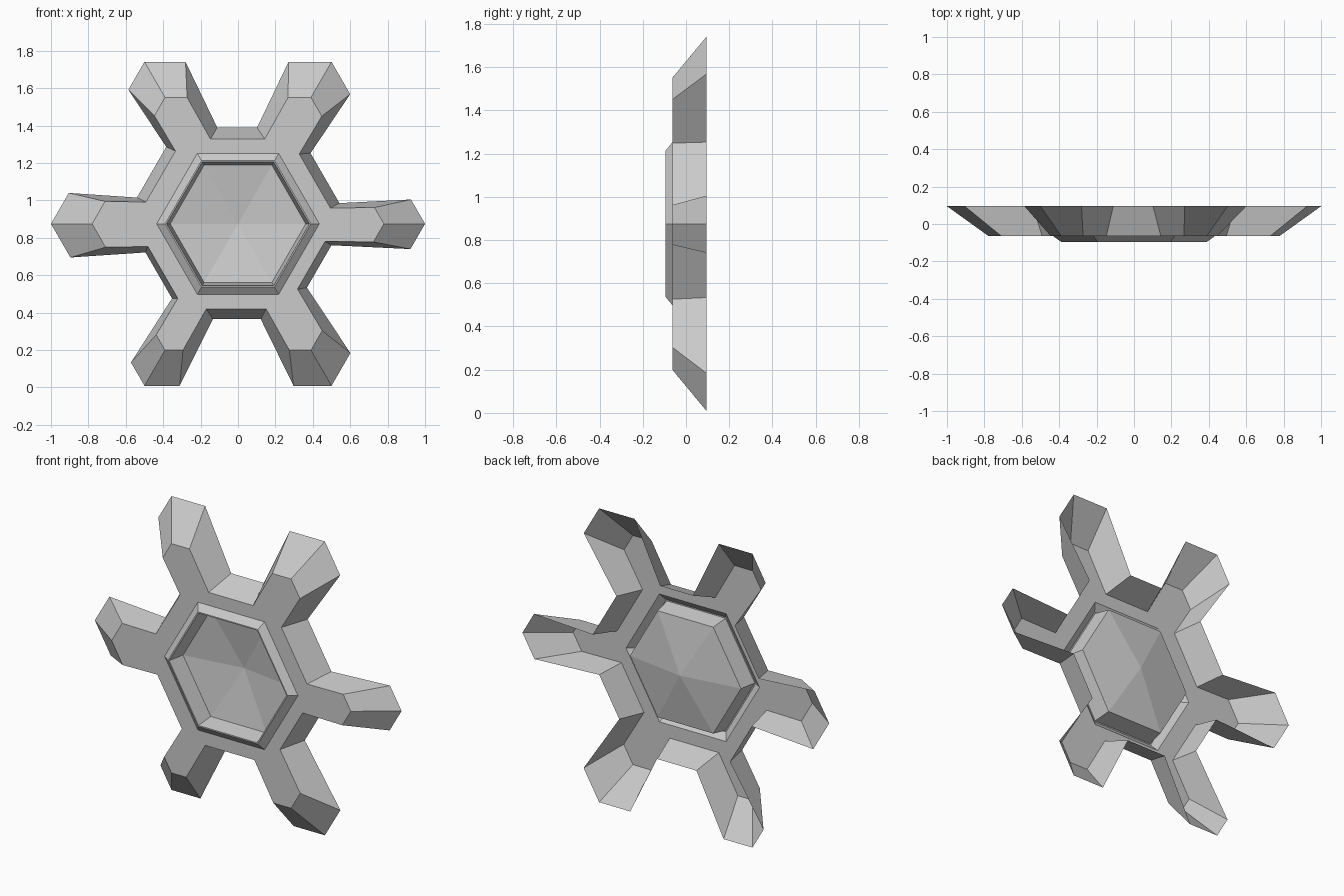
import bpy
from math import cos, sin, radians
from mathutils import Vector

cube = bpy.data.objects.get("Cube")
if cube:
    bpy.data.objects.remove(cube, do_unlink=True)

CENTRE_Z = 0.875
BACK, PLATE, RIM, PANEL, APEX = 0.095, -0.063, -0.095, 0.005, 0.058
HEX = 0.435

grey = bpy.data.materials.new("plain_grey")
grey.use_nodes = True
grey.diffuse_color = (0.6, 0.6, 0.6, 1)
grey.node_tree.nodes["Principled BSDF"].inputs["Base Color"].default_value = grey.diffuse_color


def build(name, verts, faces):
    mesh = bpy.data.meshes.new(name)
    mesh.from_pydata(verts, [], faces)
    mesh.materials.append(grey)
    mesh.update()
    obj = bpy.data.objects.new(name, mesh)
    bpy.context.collection.objects.link(obj)
    return obj


def polar(arm, along, across, y):
    """Point in the frame of one arm: distance out, sideways offset, depth."""
    a = radians(60 * arm)
    return Vector((along * cos(a) - across * sin(a), y,
                   CENTRE_Z + along * sin(a) + across * cos(a)))


def hexagon(radius, y):
    return [polar(i, radius, 0, y) for i in range(6)]


def bridge(start_a, start_b, count):
    """Quads joining an outer loop to the next loop inward."""
    return [(start_a + i, start_a + (i + 1) % count,
             start_b + (i + 1) % count, start_b + i) for i in range(count)]


def outline(arms, valleys, reach, taper, y):
    """Six-armed loop, five points per arm, counter-clockwise."""
    points = []
    for i, (right, left) in enumerate(arms):
        base_r, base_l = right * taper, left * taper
        root_r = (valleys[i - 1] - base_r / 2) / cos(radians(30))
        root_l = (valleys[i] - base_l / 2) / cos(radians(30))
        points += [polar(i, root_r, -base_r, y),
                   polar(i, reach - 0.577 * right, -right, y),
                   polar(i, reach, 0, y),
                   polar(i, reach - 0.577 * left, left, y),
                   polar(i, root_l, base_l, y)]
    return points


# Half widths of each arm (right, left) and distances of the valleys between arms
back_arms = [(.135, .13), (.173, .199), (.19, .149), (.165, .18), (.125, .163), (.176, .175)]
front_arms = [(.097, .087), (.1, .106), (.102, .098), (.12, .125), (.082, .083), (.1, .104)]
back_valleys = [.525, .515, .538, .505, .51, .49]
front_valleys = [.47, .453, .484, .478, .455, .45]

# Six-armed shell: sloping sides and flat front, open at the back
verts = outline(back_arms, back_valleys, 1.0, 0.85, BACK)
n = len(verts)
verts += outline(front_arms, front_valleys, 0.78, 0.97, PLATE)
verts += hexagon(HEX, PLATE)
faces = bridge(0, n, n)
for i in range(6):
    j = (i + 1) % 6
    arm, nxt = n + 5 * i, n + 5 * j
    faces.append([arm + k for k in range(5)] + [2 * n + i])
    faces.append((arm + 4, nxt, 2 * n + j, 2 * n + i))
build("star_shell", verts, faces)

# Raised hexagonal rim, with its inner wall running back to the panel
loops = [(HEX, PLATE), (0.39, RIM), (0.382, RIM), (0.362, PANEL)]
verts, faces = [], []
for k, (radius, y) in enumerate(loops):
    verts += hexagon(radius, y)
    if k:
        faces += bridge(6 * (k - 1), 6 * k, 6)
build("hexagonal_rim", verts, faces)

# Shallow dished panel
verts = hexagon(loops[-1][0], PANEL) + [Vector((0, APEX, CENTRE_Z))]
build("dished_panel", verts, [(i, (i + 1) % 6, 6) for i in range(6)])
